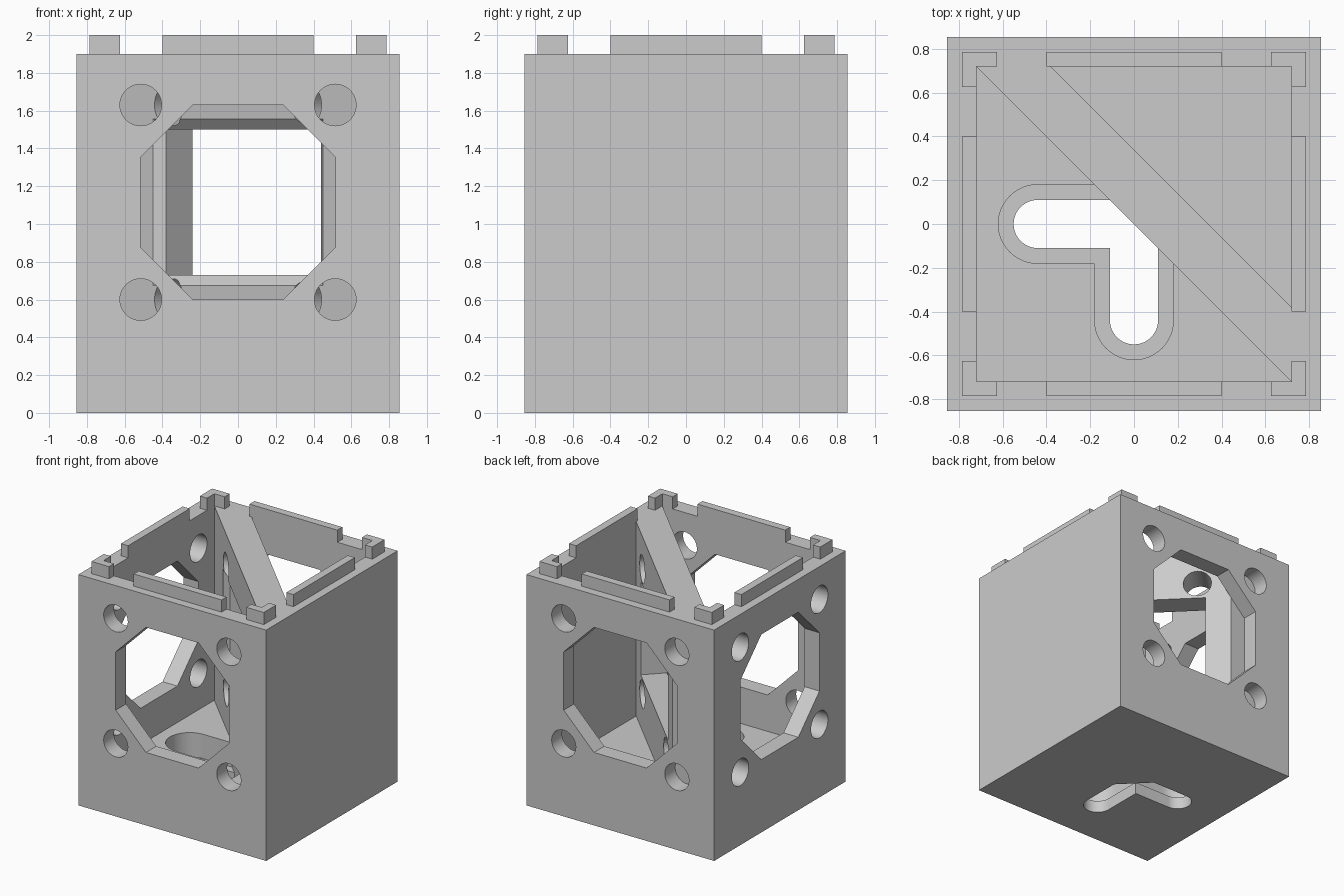
import bpy, bmesh
from math import sin, cos, radians
from mathutils import Matrix, Vector

cube = bpy.data.objects.get("Cube")
if cube:
    bpy.data.objects.remove(cube)

HALF, INNER, TAB = 0.855, 0.72, 0.785   # outer wall, cavity and tab half widths
TOP, FLOOR, MID = 1.9, 0.3, 1.115       # wall top, floor level, opening centre

grey = bpy.data.materials.new("light_grey")
grey.use_nodes = True
grey.diffuse_color = (0.6, 0.6, 0.6, 1)
grey.node_tree.nodes["Principled BSDF"].inputs["Base Color"].default_value = (0.6, 0.6, 0.6, 1)


def prism(name, profile, z0, z1, frame=Matrix(), end_profile=None):
    """Extrude a 2D profile along the local z of a frame."""
    bm = bmesh.new()
    low = [bm.verts.new(frame @ Vector((x, y, z0))) for x, y in profile]
    high = [bm.verts.new(frame @ Vector((x, y, z1))) for x, y in end_profile or profile]
    bm.faces.new(low[::-1])
    bm.faces.new(high)
    n = len(low)
    for i in range(n):
        j = (i + 1) % n
        bm.faces.new((low[i], low[j], high[j], high[i]))
    bmesh.ops.recalc_face_normals(bm, faces=bm.faces)
    mesh = bpy.data.meshes.new(name)
    bm.to_mesh(mesh)
    bm.free()
    mesh.materials.append(grey)
    obj = bpy.data.objects.new(name, mesh)
    bpy.context.collection.objects.link(obj)
    return obj


def rect(w, h, cx=0, cy=0):
    return [(cx - w, cy - h), (cx + w, cy - h), (cx + w, cy + h), (cx - w, cy + h)]


def arc(cx, cy, r, start, end, steps):
    angles = [radians(start + (end - start) * i / steps) for i in range(steps + 1)]
    return [(cx + r * cos(a), cy + r * sin(a)) for a in angles]


def facing(nx, ny):
    """Frame at the opening height with its z along a horizontal normal."""
    n = Vector((nx, ny, 0)).normalized()
    up = Vector((0, 0, 1))
    frame = Matrix((up.cross(n), up, n)).transposed().to_4x4()
    frame.translation = (0, 0, MID)
    return frame


def carve(obj, cutters):
    """Subtract every cutter, then remove the cutters."""
    for c in cutters:
        m = obj.modifiers.new("cut", 'BOOLEAN')
        m.operation, m.solver, m.object = 'DIFFERENCE', 'EXACT', c
    bpy.context.view_layer.update()
    graph = bpy.context.evaluated_depsgraph_get()
    mesh = bpy.data.meshes.new_from_object(obj.evaluated_get(graph))
    obj.modifiers.clear()
    obj.data = mesh
    for c in cutters:
        bpy.data.objects.remove(c)
    bpy.ops.object.select_all(action='DESELECT')
    obj.select_set(True)
    bpy.context.view_layer.objects.active = obj
    bpy.ops.object.shade_smooth_by_angle(angle=radians(30))


def screw_holes(frame, z0, z1):
    return [prism("hole_cutter", arc(sx * 0.515, sy * 0.515, 0.11, 0, 352.5, 47), z0, z1, frame)
            for sx in (-1, 1) for sy in (-1, 1)]


def slot(r):
    """Angled slot with two round-ended arms, stopping at the diagonal wall."""
    return ([(-r, r)] + arc(-0.44, 0, r, 90, 270, 24) + [(-r, -r)]
            + arc(0, -0.44, r, 180, 360, 24) + [(r, -r)])


# Box shell: cavity, octagonal openings on three sides, stepped floor slot
shell = prism("box_shell", rect(HALF, HALF), 0, TOP)
cutters = [prism("cavity_cutter", rect(INNER, INNER), FLOOR, 2.2)]
a, b = 0.515, 0.24
octagon = [(-b, -a), (b, -a), (a, -b), (a, b), (b, a), (-b, a), (-a, b), (-a, -b)]
for normal in ((0, -1), (0, 1), (-1, 0)):
    frame = facing(*normal)
    cutters.append(prism("opening_cutter", octagon, 0.65, 1, frame))
    cutters += screw_holes(frame, 0.65, 1)
cutters.append(prism("slot_cutter", slot(0.11), -0.1, 0.2))
cutters.append(prism("slot_step_cutter", slot(0.18), 0.1, 0.5))
carve(shell, cutters)

# Diagonal wall with a chamfered rectangular window and screw holes
edge = 0.38
wall = prism("diagonal_wall", [(-INNER, INNER), (INNER, -INNER), (INNER, -edge), (-edge, INNER)],
             FLOOR, TOP)
frame = facing(-1, -1)
cutters = [prism("window_cutter", rect(0.58, 0.385), -0.5, 0.2, frame),
           prism("chamfer_cutter", rect(0.58, 0.385), -0.042, 0.042, frame, rect(0.69, 0.495))]
cutters += screw_holes(frame, -0.5, 0.2)
carve(wall, cutters)

# Locating tabs on the rim: one bar per side and one angle per corner
for i, side in enumerate(("front", "left", "back", "right")):
    turn = Matrix.Rotation(radians(90 * i), 4, 'Z')
    prism(side + "_rim_bar", rect(0.4, (TAB - INNER) / 2, 0, -(TAB + INNER) / 2), TOP, 2, turn)
    e = 0.625
    angle = [(-TAB, -TAB), (-e, -TAB), (-e, -INNER), (-INNER, -INNER), (-INNER, -e), (-TAB, -e)]
    prism(side + "_rim_corner", angle, TOP, 2, turn)
